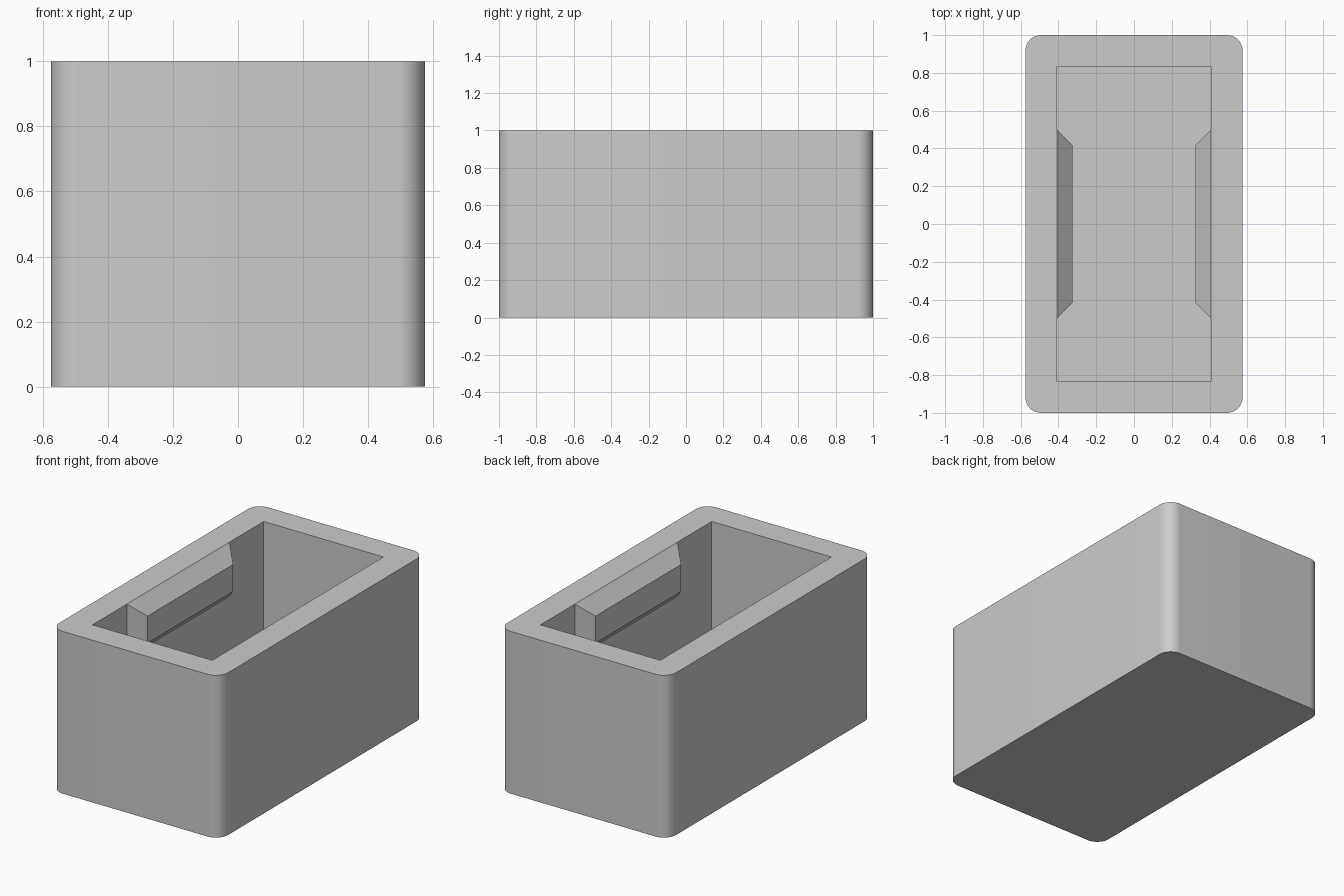
import bpy, bmesh, math
from mathutils import Matrix

cube = bpy.data.objects.get("Cube")
if cube:
    bpy.data.objects.remove(cube, do_unlink=True)

HALF_W, HALF_L, HEIGHT = 0.575, 1.0, 1.0
WALL = 1 / 6          # wall and floor thickness
STEP = 1 / 12         # corner radius and ridge chamfer

grey = bpy.data.materials.new("plain grey")
grey.use_nodes = True
colour = (0.6, 0.6, 0.6, 1)
grey.diffuse_color = colour
grey.node_tree.nodes["Principled BSDF"].inputs["Base Color"].default_value = colour


def add_object(name, bm):
    mesh = bpy.data.meshes.new(name)
    bm.to_mesh(mesh)
    bm.free()
    mesh.materials.append(grey)
    obj = bpy.data.objects.new(name, mesh)
    bpy.context.collection.objects.link(obj)
    return obj


def add_box(bm, half_x, half_y, z0, z1):
    size = Matrix.Diagonal((2 * half_x, 2 * half_y, z1 - z0, 1))
    place = Matrix.Translation((0, 0, (z0 + z1) / 2))
    return bmesh.ops.create_cube(bm, size=1, matrix=place @ size)["verts"]


# Open box: rounded outside, square pocket inside
bm = bmesh.new()
add_box(bm, HALF_W, HALF_L, 0, HEIGHT)
uprights = [e for e in bm.edges if abs(e.verts[0].co.z - e.verts[1].co.z) > 0.5]
bmesh.ops.bevel(bm, geom=uprights, offset=STEP, segments=10, profile=0.5,
                affect='EDGES')
add_box(bm, HALF_W - WALL, HALF_L - WALL, WALL, HEIGHT)
lids = [f for f in bm.faces if all(v.co.z > HEIGHT - 0.001 for v in f.verts)]
bmesh.ops.delete(bm, geom=lids, context='FACES_ONLY')

# Flat rim between the two open loops
rim = [e for e in bm.edges if e.is_boundary]
bmesh.ops.triangle_fill(bm, edges=rim, use_beauty=True, normal=(0, 0, 1))
bmesh.ops.recalc_face_normals(bm, faces=bm.faces[:])
box = add_object("open_box", bm)

bpy.ops.object.select_all(action='DESELECT')
box.select_set(True)
bpy.context.view_layer.objects.active = box
bpy.ops.object.shade_smooth_by_angle(angle=math.radians(30))


# Chamfered grip ridge on each long inner wall
def add_ridge(name, side):
    bm = bmesh.new()
    wall_x = HALF_W - WALL
    loops = []
    for inset in (0, STEP):
        y, top, low = 0.5 - inset, HEIGHT - inset, HEIGHT - 4 * STEP + inset
        loops.append([bm.verts.new((side * (wall_x - inset), py, pz))
                      for py, pz in ((-y, low), (y, low), (y, top), (-y, top))])
    base, crest = loops
    bm.faces.new(crest)
    for i in range(4):
        j = (i + 1) % 4
        bm.faces.new((base[i], base[j], crest[j], crest[i]))
    bmesh.ops.recalc_face_normals(bm, faces=bm.faces[:])
    # Make the crest look into the pocket
    bm.normal_update()
    bm.faces.ensure_lookup_table()
    if bm.faces[0].normal.x * side > 0:
        bmesh.ops.reverse_faces(bm, faces=bm.faces[:])
    add_object(name, bm)


add_ridge("left_ridge", 1)
add_ridge("right_ridge", -1)
